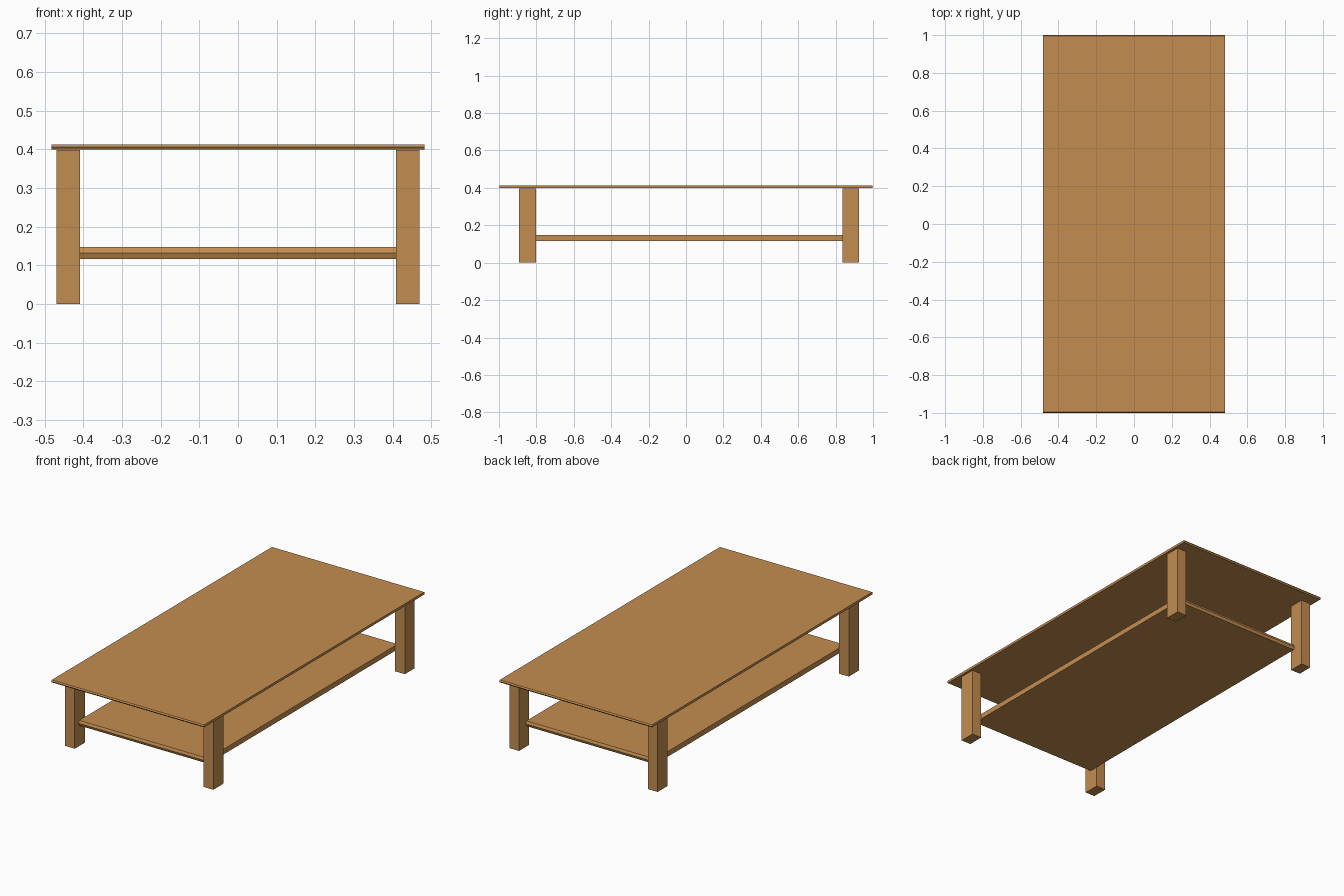
import bpy

if "Cube" in bpy.data.objects:
    bpy.data.objects.remove(bpy.data.objects["Cube"])

wood = bpy.data.materials.new("wood")
wood.diffuse_color = (0.55, 0.27, 0.08, 1)
wood.use_nodes = True
wood.node_tree.nodes["Principled BSDF"].inputs["Base Color"].default_value = wood.diffuse_color


def extrude_x(name, profile, x0, x1):
    """Solid made by sweeping a closed (y, z) profile from x0 to x1."""
    n = len(profile)
    verts = [(x, y, z) for x in (x0, x1) for y, z in profile]
    faces = [tuple(reversed(range(n))), tuple(range(n, 2 * n))]
    faces += [(i, (i + 1) % n, n + (i + 1) % n, n + i) for i in range(n)]
    mesh = bpy.data.meshes.new(name)
    mesh.from_pydata(verts, [], faces)
    mesh.materials.append(wood)
    obj = bpy.data.objects.new(name, mesh)
    bpy.context.collection.objects.link(obj)
    return obj


def board(name, half_x, y0, y1, z0, z1, nose):
    """Board with pointed noses along its two short ends."""
    zm = (z0 + z1) / 2
    profile = [(y0 + nose, z0), (y1 - nose, z0), (y1, zm),
               (y1 - nose, z1), (y0 + nose, z1), (y0, zm)]
    return extrude_x(name, profile, -half_x, half_x)


# Table top and lower shelf
board("table_top", 0.482, -1.0, 1.0, 0.399, 0.413, 0.005)
board("lower_shelf", 0.408, -0.858, 0.866, 0.117, 0.147, 0.006)

# Four legs, the back pair set slightly further out
for end, y0, y1 in (("front", -0.893, -0.802), ("back", 0.838, 0.926)):
    profile = [(y0, 0), (y1, 0), (y1, 0.398), (y0, 0.398)]
    extrude_x(end + "_left_leg", profile, -0.469, -0.408)
    extrude_x(end + "_right_leg", profile, 0.408, 0.469)
